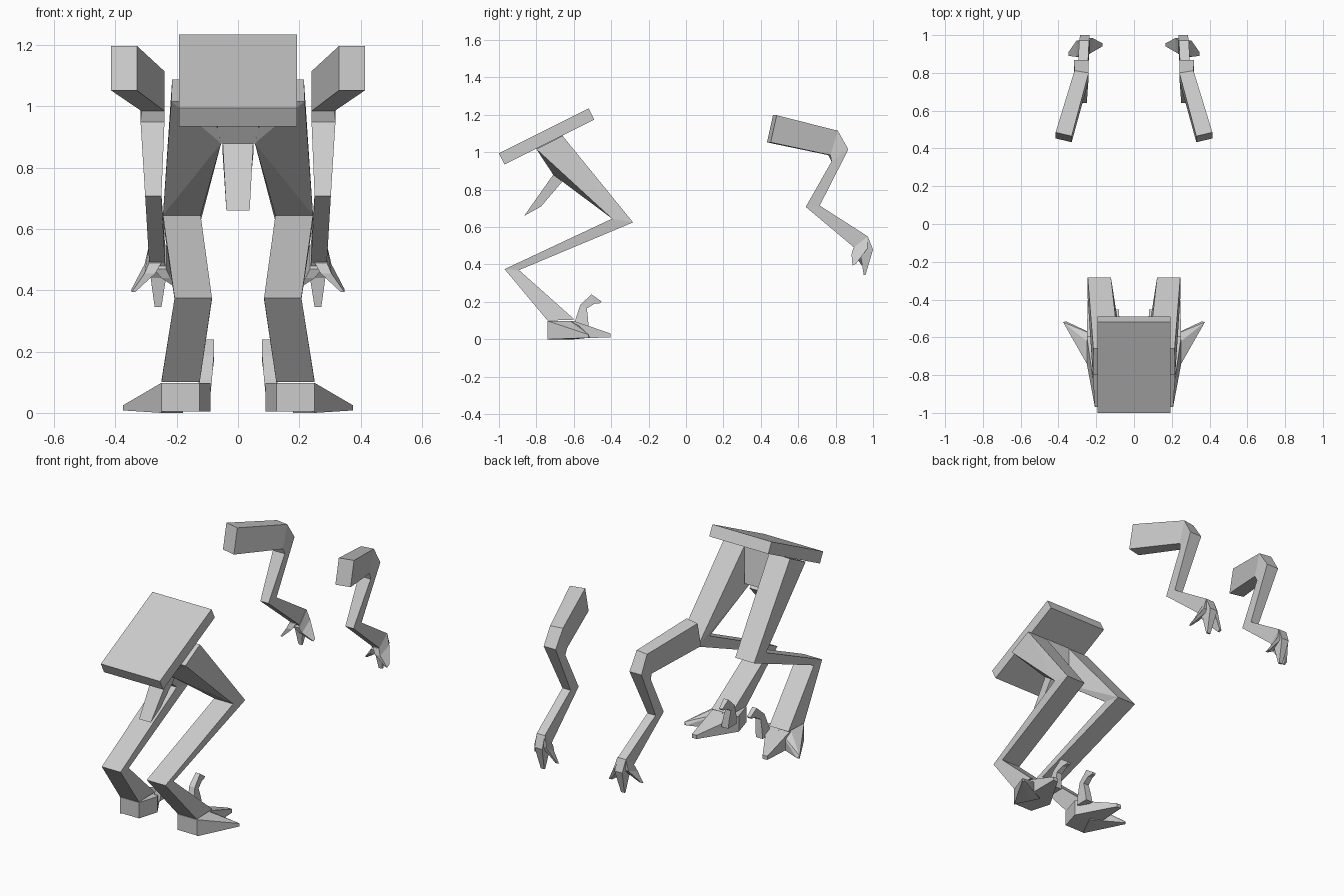
import bpy, bmesh


def finish(name, bm, mirror):
    bmesh.ops.recalc_face_normals(bm, faces=bm.faces[:])
    me = bpy.data.meshes.new(name)
    bm.to_mesh(me)
    bm.free()
    ob = bpy.data.objects.new(name, me)
    bpy.context.collection.objects.link(ob)
    if mirror:
        ob.modifiers.new("Mirror", 'MIRROR').use_axis[0] = True
    return ob


def loft(name, sections, mirror=True):
    """Section: x_in, x_out, (y, z), (y, z), optional y shift of the outer side."""
    bm = bmesh.new()
    rings = []
    for s in sections:
        x0, x1, (ya, za), (yb, zb) = s[:4]
        d = s[4] if len(s) > 4 else 0
        rings.append([bm.verts.new(p) for p in (
            (x0, ya, za), (x1, ya + d, za), (x1, yb + d, zb), (x0, yb, zb))])
    for a, b in zip(rings, rings[1:]):
        for i in range(4):
            j = (i + 1) % 4
            bm.faces.new((a[i], a[j], b[j], b[i]))
    bm.faces.new(rings[0])
    bm.faces.new(rings[-1])
    return finish(name, bm, mirror)


def hull(name, points, mirror=True):
    bm = bmesh.new()
    for p in points:
        bm.verts.new(p)
    res = bmesh.ops.convex_hull(bm, input=bm.verts[:])
    loose = [v for v in bm.verts if not v.link_faces]
    bmesh.ops.delete(bm, geom=loose, context='VERTS')
    bmesh.ops.dissolve_limit(bm, angle_limit=0.02, verts=bm.verts[:], edges=bm.edges[:])
    return finish(name, bm, mirror)


# Tilted back plate, hip block and tail stub
loft("back_plate", [(-.192, .192, (-1, .995), (-.97, .935)),
                    (-.192, .192, (-.52, 1.235), (-.49, 1.175))], False)
loft("hip_block", [(-.08, .08, (-.80, 1.02), (-.66, 1.09)),
                   (-.06, .06, (-.71, .88), (-.63, .88))], False)
loft("tail_stub", [(-.05, .05, (-.71, .88), (-.66, .845)),
                   (-.038, .038, (-.865, .66), (-.775, .71))], False)

# Legs: thigh, then shin and ankle bone
hull("thigh", [(.09, -.80, 1.017), (.218, -.80, 1.017),
               (.08, -.66, 1.088), (.215, -.66, 1.088), (.055, -.71, .88),
               (.122, -.395, .645), (.245, -.395, .645),
               (.122, -.283, .625), (.245, -.283, .625)])
loft("lower_leg", [(.122, .245, (-.395, .645), (-.283, .625)),
                   (.085, .207, (-.97, .375), (-.893, .37)),
                   (.125, .25, (-.74, .10), (-.595, .105))])

# Foot: ball with long middle toe, splayed outer toe, raised inner claw
foot = [(x, y, z) for x, y in ((.125, -.74), (.25, -.74), (.09, -.62), (.25, -.60))
        for z in (.005, .098)]
hull("foot", foot + [(x, -.405, z) for x in (.215, .245) for z in (.01, .032)])
hull("outer_toe", [(x, y, z) for x, y in ((.25, -.74), (.18, -.60), (.25, -.62))
                   for z in (.0, .098)]
     + [(.375, -.52, .008), (.375, -.52, .025), (.36, -.515, .01)])
loft("inner_claw", [(.09, .135, (-.60, .06), (-.52, .06)),
                    (.085, .125, (-.59, .11), (-.525, .12)),
                    (.079, .115, (-.565, .185), (-.53, .165)),
                    (.078, .107, (-.505, .24), (-.49, .19)),
                    (.08, .102, (-.452, .203), (-.46, .193))])

# Arms: upper arm, elbow, forearm and hand in one bent beam
loft("arm", [(.33, .415, (.465, 1.198), (.433, 1.053), .02),
             (.24, .315, (.80, 1.115), (.76, .985), .012),
             (.24, .318, (.868, 1.015), (.778, .95)),
             (.25, .303, (.715, .715), (.64, .708)),
             (.238, .29, (.972, .55), (.90, .49))])

# Fingers
loft("middle_finger", [(.238, .29, (.972, .55), (.90, .49)),
                       (.235, .285, (1.0, .48), (.935, .44)),
                       (.25, .272, (.96, .345), (.95, .345))])
loft("inner_finger", [(.235, .275, (.972, .55), (.90, .47)),
                      (.22, .25, (.985, .49), (.91, .44)),
                      (.168, .18, (.957, .40), (.94, .393))])
loft("outer_finger", [(.25, .29, (.972, .55), (.895, .49)),
                      (.27, .305, (.97, .485), (.885, .455)),
                      (.335, .347, (.91, .405), (.89, .395))])
